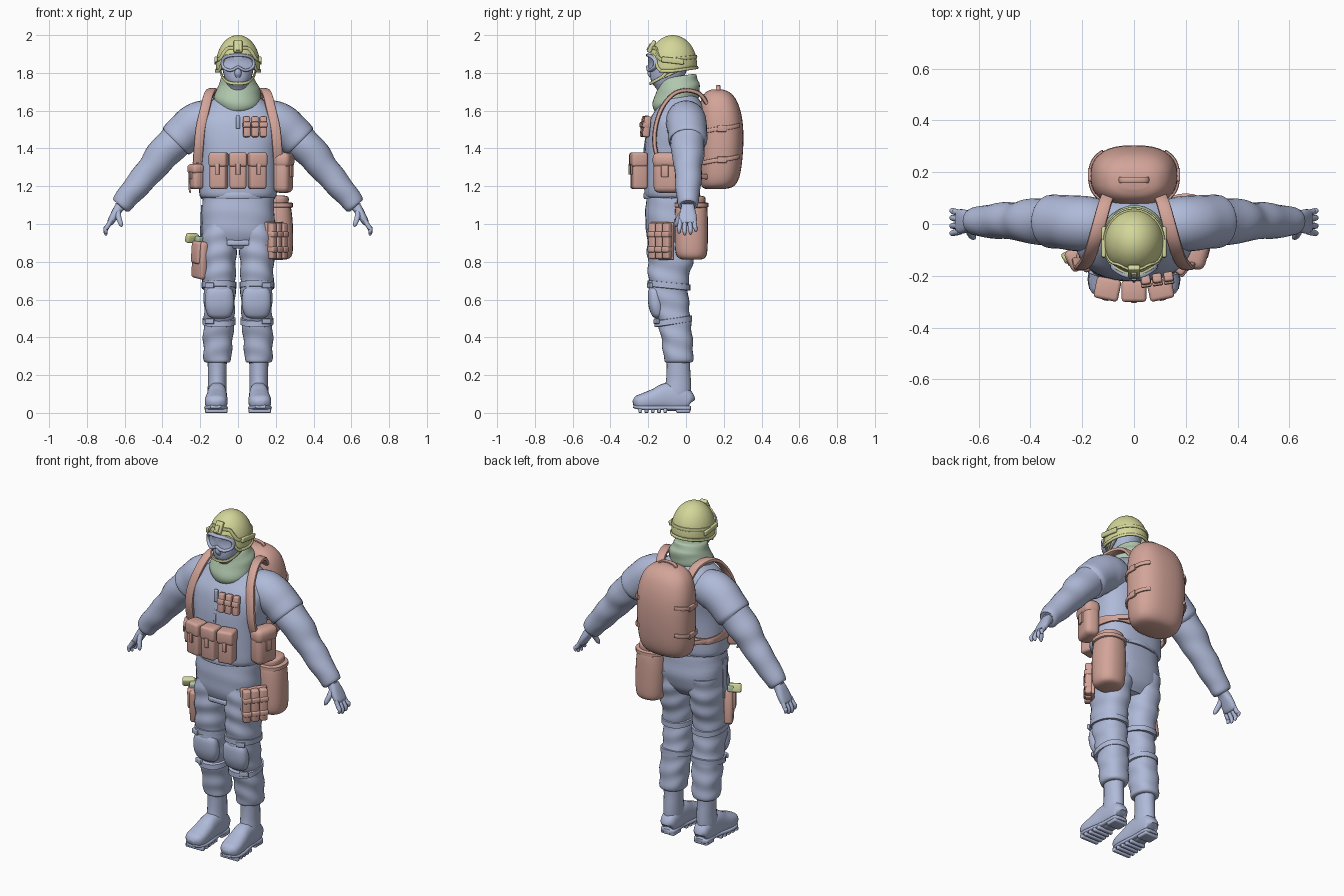
import bpy, bmesh, math
from math import sin, cos, pi, radians, copysign
from mathutils import Vector, Matrix, Euler

def material(name, rgb):
    m = bpy.data.materials.new(name)
    m.diffuse_color = [((c + 0.055) / 1.055) ** 2.4 for c in rgb] + [1]
    return m

CLOTH = material("blue_grey_cloth", (0.69, 0.73, 0.85))
GEAR = material("dusty_pink_gear", (0.83, 0.645, 0.60))
SHELL = material("pale_yellow_shell", (0.83, 0.84, 0.60))
SCARF = material("sage_green", (0.69, 0.78, 0.68))

def finish(bm, name, mat, mirror=False):
    bmesh.ops.recalc_face_normals(bm, faces=bm.faces)
    me = bpy.data.meshes.new(name)
    bm.to_mesh(me)
    bm.free()
    me.materials.append(mat)
    ob = bpy.data.objects.new(name, me)
    bpy.context.collection.objects.link(ob)
    if mirror:
        ob.modifiers.new("mirror", 'MIRROR')
    return ob

def spline(pts, k):
    out = []
    for i in range(len(pts) - 1):
        quad = pts[max(i - 1, 0)], pts[i], pts[i + 1], pts[min(i + 2, len(pts) - 1)]
        for j in range(k):
            t = j / k
            out.append([0.5 * (2 * b + (c - a) * t + (2 * a - 5 * b + 4 * c - d) * t * t
                        + (3 * b - a - 3 * c + d) * t ** 3) for a, b, c, d in zip(*quad)])
    return out + [list(pts[-1])]

def power(v, p):
    return copysign(abs(v) ** (2 / p), v)

def sweep(name, rings, mat, ref=None, p=2, n=24, k=4, fold=0, mirror=False):
    """Skin rings (x, y, z, half width, half depth, tilt); level rings when ref is None."""
    pts = spline([tuple(r) + (0,) * (6 - len(r)) for r in rings], k)
    bm, rows = bmesh.new(), []
    for i, (x, y, z, a, b, tilt) in enumerate(pts):
        u, v = Vector((1, 0, 0)), Vector((0, 1, 0))
        if ref:
            r = Vector(ref)
            t = (Vector(pts[min(i + 1, len(pts) - 1)][:3]) - Vector(pts[max(i - 1, 0)][:3])).normalized()
            u = (r - t * r.dot(t)).normalized()
            v = t.cross(u)
        row = []
        for j in range(n):
            th = 2 * pi * j / n
            w = 1 + fold * sin(z * 62 + 2.2 * sin(th + 0.6) + 9 * x)
            q = Vector((x, y, z)) + u * max(a, .002) * w * power(cos(th), p) + v * max(b, .002) * w * power(sin(th), p)
            q.z += tilt * (q.y - y)
            row.append(bm.verts.new(q))
        rows.append(row)
    for r0, r1 in zip(rows, rows[1:]):
        for j in range(n):
            bm.faces.new((r0[j], r0[(j + 1) % n], r1[(j + 1) % n], r1[j]))
    bm.faces.new(rows[0])
    bm.faces.new(rows[-1])
    return finish(bm, name, mat, mirror)

def strap(name, path, mat, a, b, ref=(0, 0, 1), mirror=False, k=4):
    return sweep(name, [tuple(q) + (a, b) for q in path], mat, ref, p=3, n=12, k=k, mirror=mirror)

def box(name, loc, size, mat, rot=(0, 0, 0), bevel=0.01, mirror=False):
    bm = bmesh.new()
    bmesh.ops.create_cube(bm, size=1)
    bmesh.ops.scale(bm, vec=size, verts=bm.verts)
    bmesh.ops.bevel(bm, geom=bm.edges[:], offset=min(bevel, min(size) * .45), segments=3, profile=0.5, affect='EDGES')
    bmesh.ops.transform(bm, matrix=Matrix.Translation(loc) @ Euler(rot).to_matrix().to_4x4(), verts=bm.verts)
    return finish(bm, name, mat, mirror)

def pouch(name, loc, size, rot=(0, 0, 0), bevel=0.014):
    """Bag with an overlapping flap and a closing tab; it faces -y before turning."""
    w, d, h = size
    R = Euler(rot).to_matrix()
    at = lambda x, y, z: Vector(loc) + R @ Vector((x, y, z))
    box(name + "_body", loc, size, GEAR, rot, bevel)
    box(name + "_flap", at(0, -.003, h * .32), (w + .008, d + .006, h * .4), GEAR, rot, bevel)
    box(name + "_tab", at(0, -d / 2 - .004, h * .05), (w * .28, .01, h * .3), GEAR, rot, .003)

# Jacket, shoulders and sleeves
sweep("jacket", [(0, -.07, 1.14, .17, .12), (0, -.073, 1.15, .203, .145), (0, -.073, 1.25, .206, .148),
      (0, -.07, 1.38, .208, .15), (0, -.06, 1.47, .222, .152), (0, -.045, 1.55, .225, .148),
      (0, -.03, 1.61, .185, .128), (0, -.03, 1.66, .13, .1), (0, -.04, 1.70, .08, .07)], CLOTH, p=2.5, n=40)
sweep("short_sleeve", [(.10, 0, 1.54, .09, .09), (.17, 0, 1.545, .106, .11), (.23, .003, 1.525, .107, .11),
      (.28, .008, 1.485, .104, .104), (.325, .01, 1.44, .102, .1), (.33, .01, 1.435, .08, .08)],
      CLOTH, (0, 1, 0), mirror=True)
sweep("sleeve", [(.28, .01, 1.49, .088, .088), (.34, .01, 1.43, .09, .09), (.41, .01, 1.355, .085, .086),
      (.46, .012, 1.29, .072, .076), (.52, .012, 1.22, .07, .07), (.58, .01, 1.15, .06, .062),
      (.618, .01, 1.10, .052, .054), (.622, .01, 1.095, .03, .03)],
      CLOTH, (0, 1, 0), fold=.025, mirror=True)
box("radio_clip", (0, -.208, 1.54), (.022, .02, .07), CLOTH, bevel=.005)
strap("zip_placket", [(0, -.202, 1.50), (0, -.218, 1.42), (0, -.222, 1.36)], CLOTH, .006, .004, (1, 0, 0))

# Hands
sweep("palm", [(.605, .01, 1.11, .03, .03), (.63, .01, 1.085, .036, .026), (.655, .01, 1.045, .046, .022),
      (.675, .01, 1.01, .046, .018), (.682, .01, 1.0, .036, .012)], CLOTH, (0, 1, 0), p=2.6, mirror=True)
for i, (y, drop) in enumerate([(-.03, .01), (-.006, 0), (.02, .004), (.043, .018)]):
    sweep(f"finger_{i + 1}", [(.672, y, 1.02, .012, .012), (.692, y * 1.1, .985, .0125, .0125),
          (.702, y * 1.2, .962 + drop, .011, .011), (.698, y * 1.2, .945 + drop, .008, .008),
          (.695, y * 1.2, .94 + drop, .002, .002)], CLOTH, (0, 1, 0), n=10, k=3, mirror=True)
sweep("thumb", [(.635, -.01, 1.07, .016, .016), (.632, -.035, 1.035, .015, .015), (.62, -.05, 1.0, .012, .012),
      (.615, -.053, .985, .003, .003)], CLOTH, (0, 1, 0), n=10, k=3, mirror=True)

# Trousers
sweep("trouser_seat", [(0, -.075, 1.17, .185, .13), (0, -.075, 1.08, .192, .14), (0, -.072, .99, .192, .142),
      (0, -.075, .92, .18, .125), (0, -.075, .87, .12, .09)], CLOTH, p=2.5, n=36, fold=.01)
sweep("trouser_leg", [(.097, -.072, 1.0, .09, .13), (.1, -.077, .9, .094, .13), (.1, -.083, .8, .089, .12),
      (.1, -.092, .7, .087, .106), (.098, -.086, .6, .083, .1), (.1, -.066, .5, .08, .09),
      (.105, -.052, .42, .08, .084), (.108, -.042, .33, .075, .08), (.108, -.04, .275, .071, .075),
      (.108, -.04, .265, .05, .055)], CLOTH, p=2.3, n=32, k=7, fold=.035, mirror=True)
box("crotch_fold", (0, -.19, .9), (.12, .02, .03), CLOTH, bevel=.01)
strap("trouser_belt", [(.19 * cos(t * pi / 8), -.075 + .142 * sin(t * pi / 8), 1.15) for t in range(17)],
      CLOTH, .018, .008)

# Knee pads with their straps
sweep("knee_pad", [(.098, -.145, .50, .03, .015), (.098, -.15, .515, .06, .03), (.098, -.157, .56, .076, .04),
      (.098, -.162, .61, .077, .04), (.098, -.162, .65, .068, .036), (.098, -.16, .68, .04, .02)],
      CLOTH, p=2.6, mirror=True)
for nm, y, z, a, b, tl in [("upper", -.09, .675, .092, .113, -.1), ("lower", -.068, .485, .088, .1, .15)]:
    sweep(f"knee_strap_{nm}", [(.1, y, z - .018, a - .015, b - .015, tl), (.1, y, z - .015, a, b, tl),
          (.1, y, z + .015, a, b, tl), (.1, y, z + .018, a - .015, b - .015, tl)], CLOTH, p=2.3, n=28, k=1, mirror=True)
    box(f"knee_buckle_{nm}", (.15, y - b + .012, z), (.05, .016, .028), CLOTH, (0, 0, .35), .004, True)

# Boots with treaded soles
sweep("boot_shaft", [(.11, -.04, .31, .052, .064), (.11, -.04, .24, .05, .062), (.11, -.04, .17, .049, .066),
      (.111, -.045, .11, .05, .072), (.112, -.045, .05, .045, .065)], CLOTH, n=24, mirror=True)
sweep("boot_foot", [(.11, .028, .055, .02, .02), (.11, .02, .06, .042, .045), (.11, -.03, .078, .05, .07),
      (.111, -.1, .085, .052, .074), (.113, -.16, .072, .057, .058), (.116, -.22, .06, .06, .046),
      (.118, -.26, .054, .05, .036), (.119, -.28, .05, .02, .014)], CLOTH, (1, 0, 0), p=2.5, mirror=True)
sweep("boot_sole", [(.11, .027, .026, .03, .01), (.11, .01, .026, .047, .013), (.111, -.08, .028, .047, .012),
      (.115, -.18, .026, .061, .012), (.118, -.24, .028, .058, .012), (.119, -.278, .034, .028, .008)],
      CLOTH, (1, 0, 0), p=4, mirror=True)
box("boot_heel", (.11, -.015, .012), (.088, .075, .024), CLOTH, bevel=.008, mirror=True)
for i in range(5):
    box(f"boot_tread_{i + 1}", (.115, -.11 - i * .033, .012), (.1 + .006 * min(i, 3), .02, .024), CLOTH, bevel=.005, mirror=True)

# Head, neck scarf and goggles
sweep("head", [(0, -.06, 1.66, .06, .06), (0, -.085, 1.72, .055, .075), (0, -.1, 1.75, .064, .083),
      (0, -.097, 1.79, .076, .092), (0, -.085, 1.85, .085, .1), (0, -.075, 1.92, .08, .095),
      (0, -.07, 1.97, .04, .05)], CLOTH, p=2.2)
sweep("nose", [(0, -.182, 1.775, .012, .01), (0, -.19, 1.80, .018, .015), (0, -.185, 1.84, .01, .01)], CLOTH)
sweep("neck_scarf", [(0, -.05, 1.615, .085, .09, .3), (0, -.052, 1.635, .112, .118, .3), (0, -.05, 1.675, .124, .124, .28),
      (0, -.047, 1.715, .114, .116, .22), (0, -.043, 1.745, .098, .106, .15), (0, -.042, 1.775, .086, .1, .15),
      (0, -.045, 1.782, .07, .085, .15)], SCARF, n=36, fold=.03)
outline = []
for i in range(33):
    t = 2 * pi * i / 32
    x, z = .084 * power(cos(t), 2.6), 1.852 + .042 * power(sin(t), 2.6)
    z += .022 * math.exp(-(x / .022) ** 2) * (sin(t) < 0)
    outline.append((x, -.2 + 5.5 * x * x, z))
strap("goggle_frame", outline, CLOTH, .012, .008, (0, 1, 0), k=1)
bm = bmesh.new()
hub = bm.verts.new((0, -.2, 1.86))
rim = [bm.verts.new(q) for q in outline[:-1]]
for i in range(32):
    bm.faces.new((hub, rim[i], rim[(i + 1) % 32]))
finish(bm, "goggle_lens", CLOTH)

# Helmet: dome with a rim that is high over the face and low over the ears
def helmet_point(az, u, grow=1.0):
    face = abs((az + pi) % (2 * pi) - pi)          # 0 at the front
    s = min(max((face - radians(32)) / radians(28), 0), 1)
    s = s * s * (3 - 2 * s)
    low = 1.81 + .018 * max(0, -cos(face))
    phi = u * math.acos((1.893 * (1 - s) + low * s - 1.845) / .155)
    r = sin(min(phi, pi / 2)) * grow
    return (.116 * r * sin(az), -.07 - .128 * r * cos(az), 1.845 + .155 * cos(phi))

bm = bmesh.new()
N, M = 48, 14
top = bm.verts.new((0, -.07, 2.0))
rows = [[bm.verts.new(helmet_point(2 * pi * j / N, i / M)) for j in range(N)] for i in range(1, M + 1)]
for j in range(N):
    bm.faces.new((top, rows[0][j], rows[0][(j + 1) % N]))
    for a, b in zip(rows, rows[1:]):
        bm.faces.new((a[j], b[j], b[(j + 1) % N], a[(j + 1) % N]))
helmet = finish(bm, "helmet_shell", SHELL)
helmet.modifiers.new("thickness", 'SOLIDIFY').thickness = 0.012
strap("helmet_rim", [helmet_point(2 * pi * j / N, 1, 1.01) for j in range(N + 1)], SHELL, .008, .006, k=1)
strap("helmet_band", [helmet_point(2 * pi * j / N, .78, 1.0) for j in range(N + 1)], SHELL, .01, .006, k=1)
box("helmet_mount", (0, -.182, 1.94), (.046, .022, .07), SHELL, (-.5, 0, 0), .006)
box("helmet_mount_clip", (0, -.194, 1.935), (.022, .016, .04), SHELL, (-.5, 0, 0), .004)
box("helmet_side_rail", (.117, -.07, 1.865), (.016, .12, .03), SHELL, (-.12, 0, 0), .006, True)
strap("chin_strap", [(.092, -.09, 1.825), (.086, -.12, 1.785), (.06, -.168, 1.755), (.03, -.186, 1.745), (0, -.19, 1.743)],
      SHELL, .008, .004, mirror=True)
strap("rear_chin_strap", [(.1, -.02, 1.825), (.09, -.07, 1.80), (.08, -.125, 1.775)], SHELL, .007, .004, mirror=True)

# Backpack with handle, compression straps and harness
sweep("backpack", [(0, .155, 1.185, .08, .05), (0, .168, 1.20, .13, .085), (0, .178, 1.25, .155, .105),
      (0, .184, 1.35, .166, .115), (0, .186, 1.47, .168, .118), (0, .182, 1.57, .163, .113), (0, .174, 1.65, .14, .096),
      (0, .168, 1.695, .1, .066), (0, .165, 1.712, .05, .03)], GEAR, p=2.5, n=36)
strap("pack_handle", [(.055, .17, 1.70), (.045, .17, 1.722), (0, .17, 1.73), (-.045, .17, 1.722), (-.055, .17, 1.70)],
      GEAR, .012, .006, (0, 1, 0))
for i, z in enumerate((1.34, 1.505)):
    strap(f"compression_strap_{i + 1}", [(.171 * power(cos(t), 2.5), .185 + .119 * power(sin(t), 2.5), z + .02 * t)
          for t in [radians(d) for d in range(-50, 51, 10)]], GEAR, .012, .006, mirror=True)
    box(f"compression_buckle_{i + 1}", (.17, .19, z), (.016, .05, .034), GEAR, bevel=.004, mirror=True)
strap("shoulder_strap", [(.10, .11, 1.64), (.115, .07, 1.69), (.135, .0, 1.708), (.155, -.07, 1.685), (.175, -.13, 1.61),
      (.198, -.162, 1.51), (.208, -.165, 1.41), (.214, -.14, 1.32)], GEAR, .026, .012, (1, 0, 0), True)
strap("lower_strap", [(.214, -.15, 1.33), (.216, -.08, 1.28), (.2, .02, 1.26), (.13, .11, 1.25)], GEAR, .014, .006, mirror=True)
strap("waist_belt", [(.212, -.1, 1.25), (.205, -.01, 1.25), (.16, .065, 1.25), (0, .085, 1.25)], GEAR, .018, .008, mirror=True)

# Chest and waist pouches
for s in (-1, 0, 1):
    pouch(f"front_pouch_{s + 2}", (s * .102, -.256 + .008 * abs(s), 1.28), (.088, .078, .19), (0, 0, s * .2))
    box(f"chest_magazine_{s + 2}", (.09 + s * .044, -.214 + .006 * s, 1.515), (.036, .036, .11), GEAR, (-.12, 0, .15), .008)
    box(f"chest_magazine_band_{s + 2}", (.09 + s * .044, -.22 + .006 * s, 1.525), (.04, .036, .03), GEAR, (-.12, 0, .15), .006)
pouch("right_side_pouch", (.24, -.1, 1.27), (.14, .085, .21), (0, 0, radians(75)), .03)
pouch("left_side_pouch", (-.222, -.135, 1.25), (.08, .06, .13), (0, 0, radians(-62)), .018)
strap("left_pouch_cord", [(-.25, -.13, 1.25), (-.258, -.13, 1.2), (-.252, -.13, 1.165)], GEAR, .007, .005, (0, 1, 0))

# Hip roll bag on the back right
sweep("hip_bag", [(.205, .03, .812, .05, .05), (.205, .03, .825, .075, .074), (.205, .028, .87, .086, .086),
      (.202, .028, 1.0, .088, .088), (.2, .028, 1.09, .08, .084), (.198, .028, 1.10, .07, .074),
      (.198, .028, 1.14, .07, .074), (.198, .028, 1.15, .05, .05)], GEAR, p=2.4)
sweep("hip_bag_collar", [(.2, .028, 1.085, .08, .08), (.2, .028, 1.09, .09, .09), (.2, .028, 1.11, .09, .09),
      (.2, .028, 1.115, .08, .08)], GEAR, p=2.4, k=1)

# Thigh magazines on the right leg
turn = radians(52)
for i in (-1, 0, 1):
    at = Vector((.207 + i * .047 * cos(turn), -.135 + i * .047 * sin(turn), .91))
    box(f"thigh_magazine_{i + 2}", at, (.042, .045, .19), GEAR, (0, 0, turn), .01)
    for j, z in enumerate((.865, .945)):
        box(f"thigh_band_{i + 2}_{j + 1}", (at.x + .004, at.y - .003, z), (.047, .048, .03), GEAR, (0, 0, turn), .008)
box("thigh_panel", (.19, -.125, .91), (.15, .02, .2), GEAR, (0, 0, turn), .006)

# Holster and sidearm on the left leg
tilt = (0, .12, radians(-60))
box("holster", (-.2, -.125, .81), (.11, .05, .2), GEAR, tilt, .018)
box("holster_cover", (-.213, -.135, .85), (.08, .045, .12), GEAR, tilt, .015)
box("sidearm_grip", (-.243, -.12, .925), (.035, .07, .05), SHELL, (0, .35, radians(-60)), .01)
box("sidearm_slide", (-.215, -.12, .92), (.07, .035, .035), SCARF, tilt, .008)
strap("holster_strap", [(-.2, -.09, .87), (-.195, -.09, .96), (-.19, -.09, 1.1)], CLOTH, .018, .006, (0, 1, 0))

# Smooth shading with sharp edges kept
bpy.ops.object.select_all(action='DESELECT')
for ob in bpy.context.scene.objects:
    ob.select_set(True)
    bpy.context.view_layer.objects.active = ob
bpy.ops.object.shade_smooth_by_angle(angle=radians(45))
